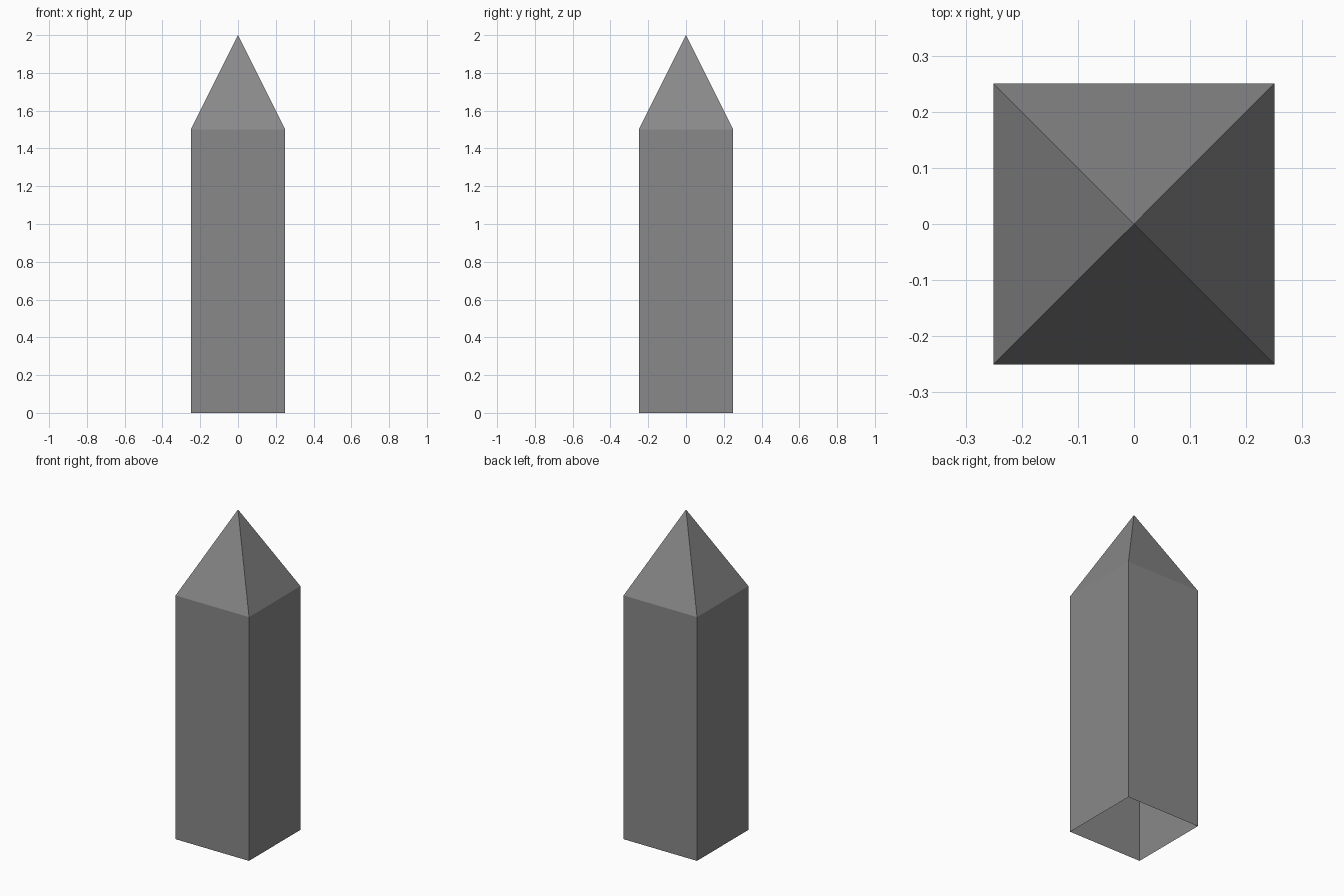
import bpy
import bmesh
from mathutils import Matrix

if "Cube" in bpy.data.objects:
    bpy.data.objects.remove(bpy.data.objects["Cube"])

WIDTH, SHAFT_HEIGHT, TIP_HEIGHT = 0.5, 1.5, 0.5

# Square shaft
bm = bmesh.new()
placement = Matrix.Translation((0, 0, SHAFT_HEIGHT / 2)) @ Matrix.Diagonal((WIDTH, WIDTH, SHAFT_HEIGHT, 1))
bmesh.ops.create_cube(bm, size=1, matrix=placement)
bm.normal_update()

# Open underside
bottom = [f for f in bm.faces if f.normal.z < -0.9]
bmesh.ops.delete(bm, geom=bottom, context='FACES')

# Pyramid tip raised from the top face
top = [f for f in bm.faces if f.normal.z > 0.9]
apex = bmesh.ops.poke(bm, faces=top)["verts"][0]
apex.co = (0, 0, SHAFT_HEIGHT + TIP_HEIGHT)
bm.normal_update()

mesh = bpy.data.meshes.new("pointed_post")
bm.to_mesh(mesh)
bm.free()

# Dark grey finish
dark_grey = bpy.data.materials.new("dark_grey")
dark_grey.diffuse_color = (0.25, 0.25, 0.25, 1)
dark_grey.use_nodes = True
dark_grey.node_tree.nodes["Principled BSDF"].inputs["Base Color"].default_value = dark_grey.diffuse_color
mesh.materials.append(dark_grey)
bpy.context.collection.objects.link(bpy.data.objects.new("pointed_post", mesh))
